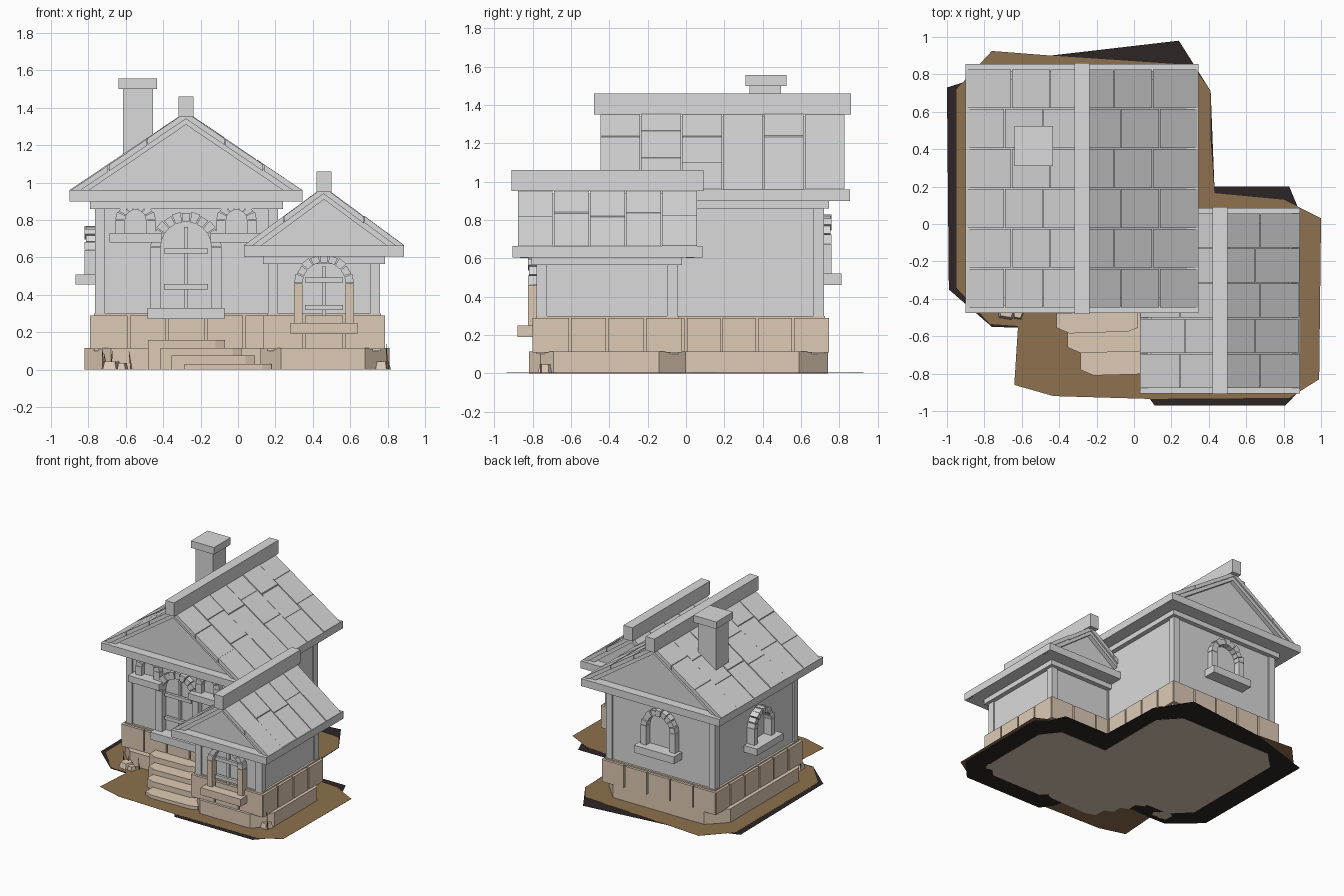
import bpy, bmesh, math, random
from mathutils import Matrix, Vector

if "Cube" in bpy.data.objects:
    bpy.data.objects.remove(bpy.data.objects["Cube"])

random.seed(4)


def material(name, rgb):
    m = bpy.data.materials.new(name)
    m.diffuse_color = (*rgb, 1)
    m.use_nodes = True
    m.node_tree.nodes["Principled BSDF"].inputs["Base Color"].default_value = m.diffuse_color
    return m


GREY = material("pale grey", (0.70, 0.70, 0.70))
STONE = material("beige stone", (0.73, 0.59, 0.46))
EARTH = material("brown earth", (0.27, 0.165, 0.075))
DARK = material("dark soil", (0.027, 0.018, 0.018))


# Each solid is a pair of matching end loops
def box(x0, x1, y0, y1, z0, z1):
    return prism([(x0, z0), (x1, z0), (x1, z1), (x0, z1)], y0, y1)


def prism(pts, y0, y1):
    return [Vector((x, y0, z)) for x, z in pts], [Vector((x, y1, z)) for x, z in pts]


def slab(pts, z0, z1):
    return [Vector((x, y, z0)) for x, y in pts], [Vector((x, y, z1)) for x, y in pts]


def build(name, mat, solids, matrix=Matrix()):
    bm = bmesh.new()
    for a, b in solids:
        va = [bm.verts.new(matrix @ p) for p in a]
        vb = [bm.verts.new(matrix @ p) for p in b]
        bm.faces.new(va)
        bm.faces.new(vb[::-1])
        n = len(va)
        for i in range(n):
            j = (i + 1) % n
            bm.faces.new((va[j], va[i], vb[i], vb[j]))
    bmesh.ops.recalc_face_normals(bm, faces=bm.faces)
    me = bpy.data.meshes.new(name)
    bm.to_mesh(me)
    bm.free()
    me.materials.append(mat)
    ob = bpy.data.objects.new(name, me)
    bpy.context.collection.objects.link(ob)
    return ob


# Ground sheets
soil = [(-1, .73), (-.45, .90), (.24, .98), (.41, .71), (.43, .20), (.83, .20), (.88, .08), (.97, 0),
        (.97, -.80), (.81, -.97), (.11, -.97), (.03, -.86), (.03, -.52), (-.60, -.555), (-.76, -.55), (-.99, -.35)]
earth = [(-.76, .925), (-.44, .90), (.31, .85), (.41, .71), (.41, .45), (.43, .165), (.80, .13), (1, .03),
         (.99, -.83), (.83, -.93), (.08, -.935), (-.43, -.92), (-.64, -.86), (-.62, -.545), (-.77, -.535),
         (-.95, -.34), (-.95, .72)]
build("soil_sheet", DARK, [slab(soil, .001, .002)])
build("earth_sheet", EARTH, [slab(earth, .003, .004)])

# Stone footing with chamfered corners
footing = [(-.82, -.28), (-.68, -.42), (.12, -.42), (.12, -.70), (.23, -.82), (.68, -.82), (.81, -.69),
           (.81, -.14), (.70, 0), (.28, 0), (.28, .59), (.14, .74), (-.68, .74), (-.82, .60)]
build("footing", STONE, [slab(footing, 0, .115)])


# Stone base course: core box with a row of blocks on each side
def base_course(name, x0, x1, y0, y1, nx, ny):
    d, g = .02, .006
    solids = [box(x0 + d, x1 - d, y0 + d, y1 - d, .10, .30)]
    for i in range(nx):
        a, b = x0 + (x1 - x0) * i / nx + g, x0 + (x1 - x0) * (i + 1) / nx - g
        solids += [box(a, b, y0, y0 + d, .11, .29), box(a, b, y1 - d, y1, .11, .29)]
    for i in range(ny):
        a, b = y0 + (y1 - y0) * i / ny + g, y0 + (y1 - y0) * (i + 1) / ny - g
        solids += [box(x0, x0 + d, a, b, .11, .29), box(x1 - d, x1, a, b, .11, .29)]
    build(name, STONE, solids)


base_course("main_base", -.79, .24, -.375, .745, 5, 6)
base_course("annex_base", .135, .785, -.80, -.02, 3, 4)


# Walls, corner posts and frieze
def body(name, x0, x1, y0, y1, top):
    w, p = .055, .012
    build(name + "_walls", GREY, [box(x0 + p, x1 - p, y0 + p, y1 - p, .28, top)])
    build(name + "_corner_posts", GREY, [box(x, x + w, y, y + w, .29, top - .02)
                                         for x in (x0, x1 - w) for y in (y0, y1 - w)])
    f = .025
    build(name + "_frieze", GREY, [box(x0 - f, x1 + f, y0 - f, y1 + f, top - .045, top)])


body("main", -.765, .215, -.35, .72, .905)
body("annex", .16, .76, -.78, -.045, .61)


# Gabled roof with tiles, rake boards, pediment, eave slab and ridge beam
def roof(name, cx, half, ze, rise, y0, y1, rows, cols):
    k = rise / half
    t = .035
    build(name + "_eave_slab", GREY, [box(cx - half, cx + half, y0 + .005, y1 - .005, ze - .06, ze)])
    build(name + "_ridge_beam", GREY, [box(cx - .04, cx + .04, y0, y1, ze + rise - .03, ze + rise + .08)])
    tiles, rakes = [], []
    ya, yb = y0 + .03, y1 - .03
    for s in (-1, 1):
        def strip(u0, u1, top, thick):
            # u runs from the eave (0) to the ridge (1)
            q = [(cx + s * half * (1 - u), ze + rise * u + top) for u in (u0, u1)]
            return q + [(x, z - thick) for x, z in reversed(q)]
        for r in range(rows):
            a = ya + (yb - ya) * r / rows
            b = ya + (yb - ya) * (r + 1) / rows
            shift = .06 * (r % 2)
            cuts = [0] + [c / cols + shift for c in range(1, cols)] + [1]
            for u0, u1 in zip(cuts, cuts[1:]):
                lift = random.uniform(-.007, .001)
                tiles.append(prism(strip(u0 + .003, u1 - .003 * (u1 < 1), lift, t), a + .003, b - .003))
        for a, b in ((ya + .015, ya + .06), (yb - .06, yb - .015)):
            rakes.append(prism(strip(.02, 1, -t + .01, .045), a, b))
    build(name + "_tiles", GREY, tiles)
    build(name + "_rake_boards", GREY, rakes)
    h = half - .045
    build(name + "_pediment", GREY, [prism([(cx - h, ze - .01), (cx + h, ze - .01), (cx, ze - .01 + k * h)],
                                           y0 + .08, y1 - .08)])


roof("main_roof", -.278, .622, .96, .42, -.48, .86, 6, 3)
roof("annex_roof", .46, .428, .665, .315, -.91, .09, 5, 2)

# Chimney
build("chimney", GREY, [box(-.615, -.455, .33, .495, 1.0, 1.51)])
build("chimney_cap", GREY, [box(-.64, -.433, .31, .525, 1.50, 1.557)])


# Arched window, built facing -y with its origin on the wall
def window(name, loc, turn, r_in, r_out, z0, spring, depth, sill=None, slats=(), n=9, jamb_mat=GREY):
    m = Matrix.Translation(loc) @ Matrix.Rotation(turn, 4, 'Z')
    stones = []
    for i in range(n):
        a, b = math.pi * (i + .06) / n, math.pi * (i + .94) / n
        ro = r_out - .006 * (i % 2)
        pts = [(r * math.cos(t), spring + r * math.sin(t)) for r, t in
               ((r_in, a), (ro, a), (ro, b), (r_in, b))]
        stones.append(prism(pts, -depth + .006 * (i % 2), .015))
    build(name + "_arch", GREY, stones, m)
    build(name + "_jambs", jamb_mat, [box(min(s * r_in, s * r_out), max(s * r_in, s * r_out), -depth, .015,
                                          z0, spring) for s in (-1, 1)], m)
    if sill:
        w, d, h = sill
        build(name + "_sill", jamb_mat if jamb_mat is STONE else GREY, [box(-w, w, -d, .02, z0 - h, z0)], m)
    if slats:
        bars = [box(-.01, .01, -.02, .015, z0, spring + r_in * .8)]
        bars += [box(-r_in * .88, r_in * .88, -.035, -.012, z, z + .027) for z in slats]
        build(name + "_bars", GREY, bars, m)


window("front_window", (-.278, -.34, 0), 0, .135, .19, .33, .655, .05, (.205, .10, .06), (.43, .62), 11)
window("annex_window", (.46, -.77, 0), 0, .115, .16, .25, .46, .055, (.18, .11, .06), (.32, .465), 9, STONE)
window("back_window", (-.278, .71, 0), math.pi, .105, .155, .52, .675, .05, (.18, .10, .06))
window("side_window", (-.755, .16, 0), -math.pi / 2, .085, .13, .51, .64, .065, (.17, .115, .055))
for side, x in (("left", -.548), ("right", -.008)):
    window("small_window_" + side, (x, -.34, 0), 0, .055, .108, .73, .80, .04, None, (), 7)
    build("shelf_" + side, GREY, [box(x - .14, x + .14, -.43, -.33, .68, .732)])

# Front steps, each lower one further out and shifted to the right
steps = [(-.48, -.07, -.48, .16), (-.415, .02, -.585, .115), (-.355, .09, -.69, .075), (-.285, .18, -.81, .03)]
for i, (x0, x1, y, z) in enumerate(steps):
    pts = [(x0, -.36), (x0, y + .03), (x0 + .07, y), (x1 - .05, y + .01), (x1, y + .03), (x1, -.36)]
    build("step_%d" % (i + 1), STONE, [slab(pts, 0, z)])


# Loose rocks and grass blades by the corners
def rock(x, y, r, h):
    a = [(x + r * math.cos(t), y + r * math.sin(t)) for t in (.3, 1.5, 2.6, 3.9, 5.2)]
    low, _ = slab(a, 0, h)
    top = [Vector((x + (p.x - x) * .75, y + (p.y - y) * .75, h)) for p in low]
    return low, top


build("rocks", STONE, [rock(-.68, -.46, .06, .045), rock(-.62, -.48, .035, .035), rock(.77, -.73, .05, .045)])
blades = []
for x, y, h in ((-.72, -.44, .11), (-.70, -.45, .09), (-.68, -.44, .10), (-.57, -.45, .10), (.80, -.76, .14)):
    lean = random.uniform(-.03, .03)
    base, _ = slab([(x - .006, y), (x + .006, y), (x, y + .008)], 0, h)
    blades.append((base, [Vector((x + lean + dx, y, h)) for dx in (-.001, .001, 0)]))
build("grass_blades", EARTH, blades)
